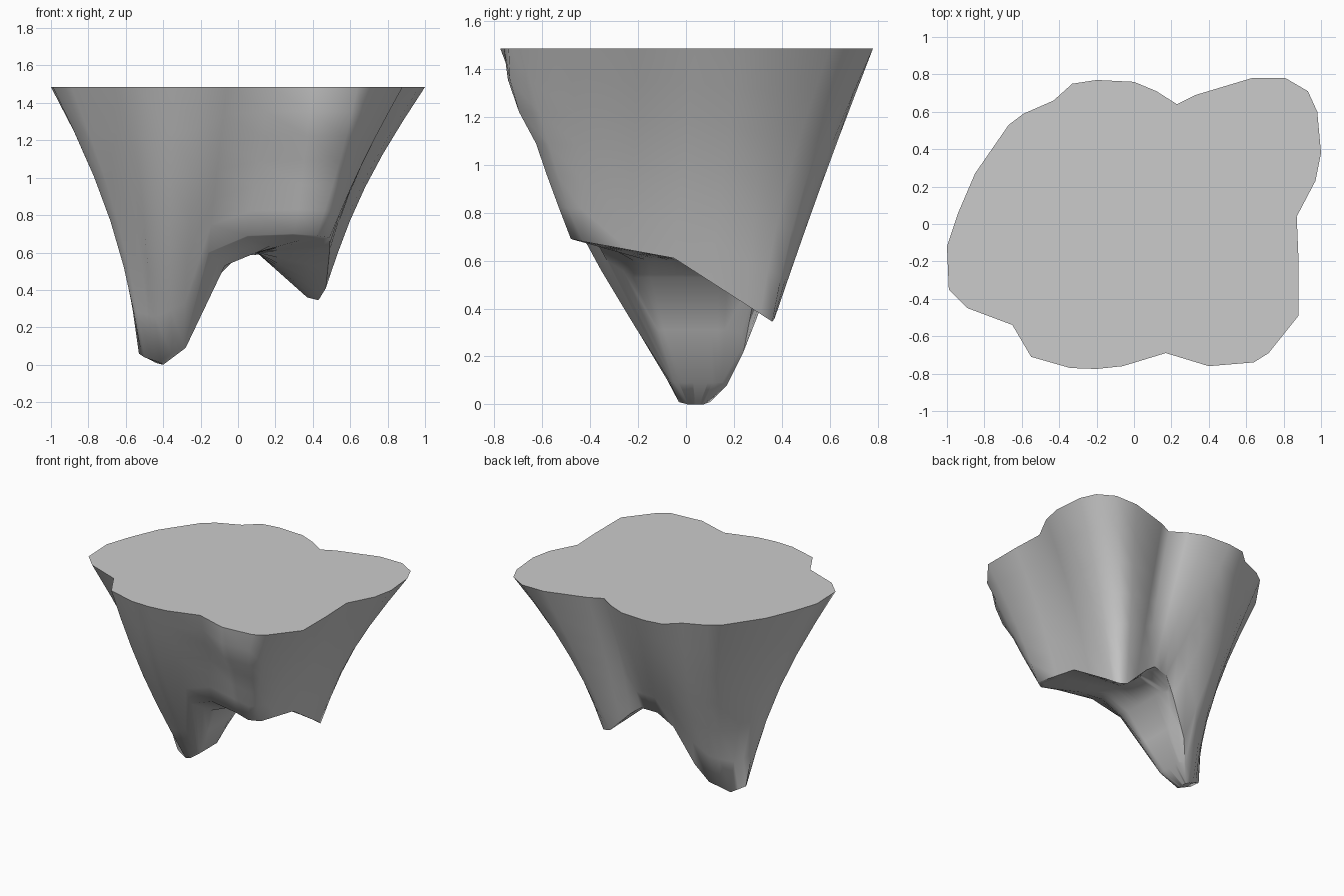
import bpy, bmesh, math
from mathutils import Vector

if "Cube" in bpy.data.objects:
    bpy.data.objects.remove(bpy.data.objects["Cube"])

TOP = 1.485
# Outline of the flat top, counter-clockwise
OUTLINE = [(.87, .04), (.97, .23), (1, .38), (.98, .6), (.93, .71), (.81, .78), (.63, .78), (.33, .69),
           (.23, .64), (.12, .71), (0, .76), (-.2, .77), (-.33, .75), (-.43, .66), (-.59, .59), (-.67, .53),
           (-.85, .27), (-.94, .06), (-1, -.12), (-.99, -.35), (-.89, -.45), (-.65, -.54), (-.55, -.71),
           (-.34, -.77), (-.2, -.775), (-.06, -.76), (.17, -.69), (.4, -.76), (.64, -.74), (.72, -.69),
           (.88, -.49), (.88, -.2)]
# Lower rim: outline index, x, y, z, wall bulge
RIM = [(0, .49, -.05, .61, -.03), (2, .47, .26, .41, -.06), (4, .43, .36, .345, -.07), (6, .37, .37, .36, -.01),
       (8, .2, .37, .53, -.02), (9, .12, .36, .59, 0), (11, 0, .34, .58, .02), (12, -.1, .29, .48, .03),
       (13, -.24, .24, .22, .03), (14, -.31, .17, .08, 0), (16, -.44, .1, .01, -.06), (18, -.53, .05, .06, -.09),
       (20, -.5, .0, .04, -.06), (22, -.41, -.03, .01, .04), (24, -.29, -.07, .1, .06),
       (25, -.16, -.33, .6, .02), (26, .05, -.38, .69, -.01), (27, .3, -.45, .7, .01),
       (28, .42, -.48, .69, .02), (30, .49, -.43, .68, -.02), (32, .49, -.05, .61, -.03)]


def rim_at(i):
    """Rim point and bulge for one outline column."""
    for a, b in zip(RIM, RIM[1:]):
        if a[0] <= i <= b[0]:
            t = (i - a[0]) / (b[0] - a[0])
            v = [p + (q - p) * t for p, q in zip(a, b)]
            return Vector(v[1:4]), v[4]


def saddle_at(i):
    """Point on the narrow saddle between the two prongs."""
    if 11 <= i <= 25:
        return Vector((-.07, .28 - .5 * (i - 11) / 14, .53))
    return Vector((.1, -.22 + .5 * ((i - 26) % 32) / 16, .6))


# Rings: walls from the top down to the rim, then the arched underside
STEPS = 6
rings = [[] for _ in range(STEPS + 5)]
for i, (x, y) in enumerate(OUTLINE):
    top = Vector((x, y, TOP))
    rim, bulge = rim_at(i)
    out = Vector((x, y, 0)).normalized()
    for s in range(STEPS + 1):
        t = s / STEPS
        p = top.lerp(rim, t) + out * bulge * math.sin(math.pi * t)
        if i in (27, 28) and s in (1, 2):      # bump under the front edge
            p.y -= .03
        rings[s].append(p)
    saddle = saddle_at(i)
    if 14 <= i <= 24:                          # rounded tip of the long prong
        t = (i - 14) / 10
        inner = Vector((-.28, .15 - .2 * t, .09))
        base = Vector((-.4, .08 - .08 * t, 0)) if 15 <= i <= 23 else rim.lerp(inner, .3)
    else:
        inner = rim.lerp(saddle, .25)
        base = rim.lerp(saddle, .08)
    rings[-4].append(base)
    rings[-3].append(inner)
    rings[-2].append(inner.lerp(saddle, .5))
    rings[-1].append(saddle)

bm = bmesh.new()
vs = [[bm.verts.new(p) for p in ring] for ring in rings]
n = len(OUTLINE)
bm.faces.new(vs[0])
for a, b in zip(vs, vs[1:]):
    for i in range(n):
        j = (i + 1) % n
        bm.faces.new((a[i], b[i], b[j], a[j]))
bm.faces.new(reversed(vs[-1]))
bmesh.ops.recalc_face_normals(bm, faces=bm.faces)

mesh = bpy.data.meshes.new("floating_rock")
bm.to_mesh(mesh)
bm.free()
rock = bpy.data.objects.new("floating_rock", mesh)
bpy.context.collection.objects.link(rock)
bpy.context.view_layer.objects.active = rock
rock.select_set(True)
bpy.ops.object.shade_smooth_by_angle(angle=math.radians(60))
